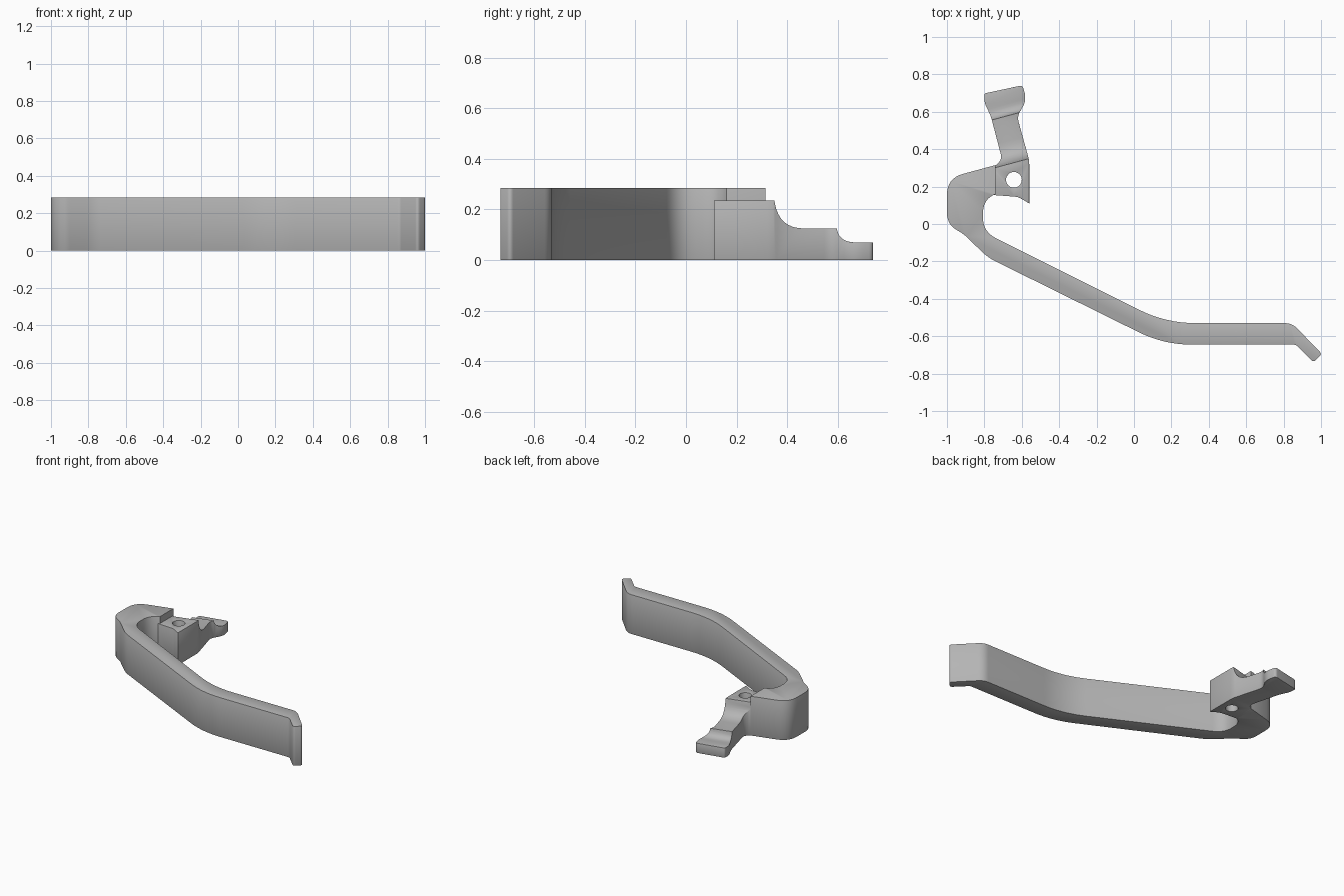
import bpy
import bmesh
from math import radians
from mathutils import Matrix, Vector

if "Cube" in bpy.data.objects:
    bpy.data.objects.remove(bpy.data.objects["Cube"])

grey = bpy.data.materials.new("satin grey")
grey.use_nodes = True
grey.diffuse_color = (0.46, 0.46, 0.46, 1)
grey.node_tree.nodes["Principled BSDF"].inputs["Base Color"].default_value = (0.46, 0.46, 0.46, 1)


def rounded(corners, steps=8):
    """Outline from (x, y, rounding distance) corners."""
    points = []
    for i, (x, y, d) in enumerate(corners):
        p = Vector((x, y))
        if d == 0:
            points.append(p)
            continue
        before = Vector(corners[i - 1][:2])
        after = Vector(corners[(i + 1) % len(corners)][:2])
        a = p + (before - p).normalized() * d
        b = p + (after - p).normalized() * d
        for k in range(steps + 1):
            t = k / steps
            points.append(a * (1 - t) ** 2 + p * 2 * t * (1 - t) + b * t * t)
    return points


def prism(name, outline, start, end, matrix=Matrix()):
    """Extrude a flat outline along its own third axis."""
    bm = bmesh.new()
    face = bm.faces.new([bm.verts.new((p.x, p.y, start)) for p in outline])
    top = bmesh.ops.extrude_face_region(bm, geom=[face])["geom"]
    moved = [v for v in top if isinstance(v, bmesh.types.BMVert)]
    bmesh.ops.translate(bm, verts=moved, vec=(0, 0, end - start))
    bmesh.ops.transform(bm, matrix=matrix, verts=bm.verts)
    bmesh.ops.recalc_face_normals(bm, faces=bm.faces)
    mesh = bpy.data.meshes.new(name)
    bm.to_mesh(mesh)
    bm.free()
    mesh.materials.append(grey)
    obj = bpy.data.objects.new(name, mesh)
    bpy.context.collection.objects.link(obj)
    return obj


def activate(obj):
    bpy.ops.object.select_all(action="DESELECT")
    obj.select_set(True)
    bpy.context.view_layer.objects.active = obj


def cut(obj, cutter, operation):
    cutter.hide_render = True
    mod = obj.modifiers.new("cut", "BOOLEAN")
    mod.operation = operation
    mod.solver = "EXACT"
    mod.object = cutter
    activate(obj)
    bpy.ops.object.modifier_apply(modifier=mod.name)
    bpy.data.objects.remove(cutter)


def finish(obj, width):
    mod = obj.modifiers.new("soft edges", "BEVEL")
    mod.width = width
    mod.segments = 2
    mod.limit_method = "ANGLE"
    mod.angle_limit = radians(40)
    activate(obj)
    bpy.ops.object.modifier_apply(modifier=mod.name)
    bpy.ops.object.shade_smooth_by_angle(angle=radians(35))


# Long hooked lever arm with its bent finger tip
arm = prism("lever_arm", rounded([
    (-0.74, 0.315, 0), (-1, 0.245, 0.09), (-1, 0, 0.06), (-0.91, -0.055, 0.02),
    (-0.78, -0.18, 0.045), (0.16, -0.645, 0.15), (0.865, -0.645, 0.012),
    (0.96, -0.74, 0.018), (1.005, -0.695, 0.018), (0.845, -0.53, 0.04),
    (0.17, -0.53, 0.16), (-0.81, -0.04, 0.08), (-0.805, 0.135, 0.07),
    (-0.74, 0.16, 0)]), 0, 0.285)
finish(arm, 0.008)

# Pivot block and tab share one footprint
block = prism("pivot_block_and_tab", rounded([
    (-0.755, 0.305, 0), (-0.755, 0.155, 0), (-0.62, 0.145, 0.02),
    (-0.56, 0.11, 0), (-0.56, 0.34, 0.02), (-0.625, 0.575, 0.03),
    (-0.575, 0.66, 0.04), (-0.595, 0.742, 0.02), (-0.8, 0.698, 0.01),
    (-0.8, 0.65, 0.02), (-0.765, 0.575, 0.02), (-0.705, 0.345, 0.03),
    (-0.74, 0.312, 0)], 5), 0, 0.3)

# Scooped steps, running square to the slanted tab
steps = rounded([
    (-0.8, -0.2, 0), (0.5, -0.2, 0), (0.5, 0.07, 0), (0.085, 0.07, 0.05),
    (0.075, 0.125, 0), (-0.155, 0.125, 0.1), (-0.176, 0.235, 0), (-0.8, 0.235, 0)])
slant = Matrix(((-0.26, 0, 0.966, -0.68), (0.966, 0, 0.26, 0.5), (0, 1, 0, 0), (0, 0, 0, 1)))
cut(block, prism("step_profile", steps, -0.6, 0.6, slant), "INTERSECT")

# Pivot hole
bpy.ops.mesh.primitive_cylinder_add(vertices=32, radius=0.042, depth=1, location=(-0.642, 0.236, 0.1))
cut(block, bpy.context.object, "DIFFERENCE")
finish(block, 0.004)
